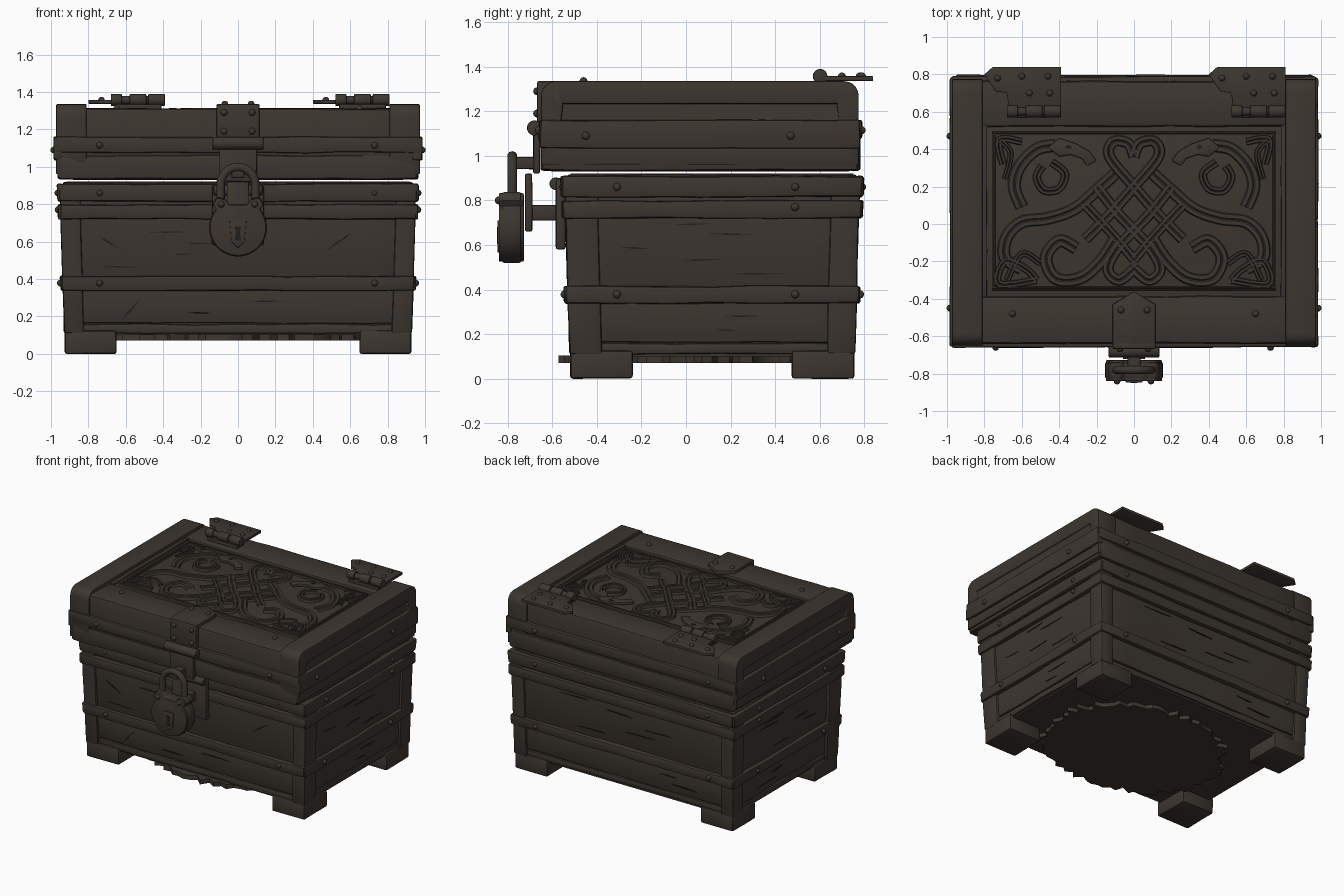
import bpy, bmesh, math, random
from mathutils import Vector, Matrix

random.seed(4)
if "Cube" in bpy.data.objects:
    bpy.data.objects.remove(bpy.data.objects["Cube"])


def material(name, rgb):
    m = bpy.data.materials.new(name)
    m.use_nodes = True
    m.diffuse_color = (*rgb, 1)
    m.node_tree.nodes["Principled BSDF"].inputs["Base Color"].default_value = (*rgb, 1)
    return m


WOOD = material("dark_brown", (0.046, 0.037, 0.029))
GAP = material("crack_black_brown", (0.016, 0.013, 0.010))
MID_Y = 0.117


def finish(bm, name, mat=WOOD, bevel=0.0, flare=False, segments=2):
    """Round hard edges, widen the chest body upwards, and make the object."""
    bmesh.ops.recalc_face_normals(bm, faces=bm.faces[:])
    if bevel:
        hard = [e for e in bm.edges if len(e.link_faces) == 2 and e.calc_face_angle() > 0.6]
        bmesh.ops.bevel(bm, geom=hard, offset=bevel, segments=segments, profile=0.5,
                        affect='EDGES', clamp_overlap=True)
    if flare:
        for v in bm.verts:
            v.co.x *= 1 + 0.033 * v.co.z
            v.co.y = MID_Y + (v.co.y - MID_Y) * (1 + 0.046 * v.co.z)
    mesh = bpy.data.meshes.new(name)
    bm.to_mesh(mesh)
    bm.free()
    mesh.materials.append(mat)
    ob = bpy.data.objects.new(name, mesh)
    bpy.context.collection.objects.link(ob)
    bpy.ops.object.select_all(action='DESELECT')
    ob.select_set(True)
    bpy.context.view_layer.objects.active = ob
    bpy.ops.object.shade_smooth_by_angle(angle=math.radians(35))
    return ob


def box(lo, hi):
    bm = bmesh.new()
    bmesh.ops.create_cube(bm, size=1)
    lo, hi = Vector(lo), Vector(hi)
    for v in bm.verts:
        v.co = Vector(a + (b - a) * (c + 0.5) for a, b, c in zip(lo, hi, v.co))
    return bm


def plank(name, lo, hi, bevel=0.01, wobble=0.004, flare=False):
    """Hand-hewn board: a box with uneven slices along its length."""
    bm = box(lo, hi)
    size = [b - a for a, b in zip(lo, hi)]
    axis = size.index(max(size))
    count = max(2, int(size[axis] / 0.2))
    normal = Vector([float(i == axis) for i in range(3)])
    for i in range(1, count):
        co = Vector(lo) + normal * size[axis] * (i + random.uniform(-0.3, 0.3)) / count
        bmesh.ops.bisect_plane(bm, geom=bm.verts[:] + bm.edges[:] + bm.faces[:],
                               plane_co=co, plane_no=normal)
    for v in bm.verts:
        v.co += Vector([random.uniform(-wobble, wobble) for _ in range(3)])
    return finish(bm, name, WOOD, bevel, flare)


def plate(name, pts, plane, d0, d1, mat=WOOD, bevel=0.0, flare=False):
    """Outline in a plane, given thickness from d0 to d1."""
    place = {'xy': lambda u, v, d: (u, v, d), 'xz': lambda u, v, d: (u, d, v),
             'yz': lambda u, v, d: (d, u, v)}[plane]
    bm = bmesh.new()
    a = [bm.verts.new(place(u, v, d0)) for u, v in pts]
    b = [bm.verts.new(place(u, v, d1)) for u, v in pts]
    bm.faces.new(a)
    bm.faces.new(b[::-1])
    for i in range(len(pts)):
        j = (i + 1) % len(pts)
        bm.faces.new((a[i], b[i], b[j], a[j]))
    return finish(bm, name, mat, bevel, flare)


def rod(name, x0, x1, y, z, r):
    bm = bmesh.new()
    m = Matrix.Translation(((x0 + x1) / 2, y, z)) @ Matrix.Rotation(math.pi / 2, 4, 'Y')
    bmesh.ops.create_cone(bm, cap_ends=True, segments=18, radius1=r, radius2=r,
                          depth=x1 - x0, matrix=m)
    return finish(bm, name, WOOD, 0.006)


def hoop(name, hx, y0, y1, z0, z1, t=0.05, flare=False, drop=0.0):
    """Four boards running round the chest."""
    for side, ya, yb in (("front", y0, y0 + t), ("back", y1 - t, y1)):
        plank(f"{name}_{side}", (-hx + 0.01, ya, z0), (hx - 0.01, yb, z1), flare=flare)
    for side, s in (("left", 1), ("right", -1)):
        xs = sorted((s * hx, s * (hx - t)))
        plank(f"{name}_{side}", (xs[0], y0 + 0.006, z0 - drop), (xs[1], y1 - 0.006, z1), flare=flare)


# Chest body: core, wall boards, corner posts, feet
finish(box((-0.89, -0.49, 0.1), (0.89, 0.725, 0.92)), "body_core", flare=True)
for i, (z0, z1) in enumerate(((0.11, 0.158), (0.163, 0.378), (0.383, 0.915))):
    hoop(f"wall_board_{i}", 0.908, -0.505, 0.74, z0, z1, 0.06, True)
for sx in (-1, 1):
    xs = sorted((sx * 0.82, sx * 0.926))
    fx = sorted((sx * 0.65, sx * 0.926))
    for n, ya, yb, fa, fb in (("front", -0.52, -0.375, -0.52, -0.24), ("back", 0.63, 0.755, 0.475, 0.755)):
        side = "left" if sx > 0 else "right"
        plank(f"post_{n}_{side}", (xs[0], ya, 0.11), (xs[1], yb, 0.9), 0.012, 0.003, True)
        plank(f"foot_{n}_{side}", (fx[0], fa, 0), (fx[1], fb, 0.125), 0.012, 0.002)
for n, z0, z1 in (("top", 0.815, 0.908), ("upper", 0.72, 0.798), ("lower", 0.338, 0.415)):
    hoop(f"band_{n}", 0.938, -0.535, 0.77, z0, z1, flare=True)

# Ragged underside
outline = []
for i in range(90):
    a, r = math.tau * i / 90, random.uniform(0.92, 1.05)
    outline.append((0.7 * r * math.cos(a), 0.55 * r * math.sin(a)))
plate("ragged_bottom", outline, 'xy', 0.07, 0.104)

# Lid: core, top frame boards, hoops and rounded end caps
finish(box((-0.9, -0.625, 0.93), (0.9, 0.75, 1.293)), "lid_core", bevel=0.02)
plank("lid_front_board", (-0.83, -0.64, 1.0), (0.83, -0.385, 1.312), 0.022, 0.003)
plank("lid_back_board", (-0.83, 0.52, 1.0), (0.83, 0.765, 1.312), 0.022, 0.003)
hoop("lid_rim", 0.962, -0.65, 0.78, 0.935, 1.06)
hoop("lid_band", 0.985, -0.66, 0.788, 1.075, 1.16, drop=0.04)
for s, side in ((1, "left"), (-1, "right")):
    x0, x1 = sorted((s * 0.81, s * 0.972))
    plank(f"lid_side_frame_{side}", (min(s * 0.785, s * 0.83), -0.39, 1.2),
          (max(s * 0.785, s * 0.83), 0.53, 1.311), 0.006, 0.002)
    bm = box((x0, -0.65, 0.96), (x1, 0.775, 1.335))
    top = [e for e in bm.edges if all(v.co.z > 1.3 for v in e.verts)
           and abs(e.verts[0].co.x - e.verts[1].co.x) > 0.1]
    bmesh.ops.bevel(bm, geom=top, offset=0.065, segments=5, profile=0.5, affect='EDGES')
    bm.normal_update()
    outer = [f for f in bm.faces if f.normal.x * s > 0.9]
    bmesh.ops.inset_region(bm, faces=outer, thickness=0.1, depth=0)
    bmesh.ops.inset_region(bm, faces=outer, thickness=0.008, depth=-0.018)
    finish(bm, f"lid_end_cap_{side}", bevel=0.008)

# Carved serpents and knotwork on the lid
carving = bmesh.new()


def ribbon(path, width, height, floor=1.29):
    p = [Vector(q) for q in path]
    p = [p[0]] + p + [p[-1]]
    line = []
    for i in range(1, len(p) - 2):
        a, b, c, d = p[i - 1:i + 3]
        for k in range(8):
            t = k / 8
            line.append(0.5 * (2 * b + (c - a) * t + (2 * a - 5 * b + 4 * c - d) * t * t
                               + (3 * b - a - 3 * c + d) * t ** 3))
    line.append(p[-1])
    section = ((-1, 0), (-0.8, 1), (-0.2, 1), (0, 0.6), (0.2, 1), (0.8, 1), (1, 0))
    rows = []
    for i, q in enumerate(line):
        t = (line[min(i + 1, len(line) - 1)] - line[max(i - 1, 0)]).normalized()
        n = Vector((-t.y, t.x))
        rows.append([carving.verts.new((*(q + n * width * u), floor + height * h)) for u, h in section])
    for r, s in zip(rows, rows[1:]):
        for k in range(len(section) - 1):
            carving.faces.new((r[k], r[k + 1], s[k + 1], s[k]))


strands = [
    ([(.42, .42), (.52, .4), (.61, .31), (.64, .2), (.6, .09)], .035),
    ([(.1, .27), (.2, .18), (.32, .08), (.46, .03), (.6, .01), (.68, -.07), (.69, -.18), (.6, -.24)], .034),
    ([(.0, .36), (.03, .43), (.11, .44), (.13, .36), (.0, .2), (-.14, .04), (-.26, -.08)], .03),
    ([(.2, .2), (.08, .05), (-.08, -.12), (-.14, -.24), (-.08, -.3), (.0, -.24)], .03),
    ([(.26, .1), (.12, -.05), (.0, -.19)], .026),
    ([(.1, -.08), (.18, -.2), (.29, -.29), (.42, -.29), (.47, -.18), (.4, -.09), (.31, -.13)], .034),
    ([(.44, .33), (.37, .27), (.4, .19), (.48, .18), (.52, .25), (.49, .31)], .022),
    ([(.6, .44), (.72, .45), (.7, .32)], .02),
    ([(.72, .45), (.66, .38), (.69, .24)], .016),
    ([(.52, -.3), (.72, -.32), (.69, -.2), (.58, -.24), (.52, -.3)], .02),
    ([(.5, -.21), (.6, -.16), (.68, -.3)], .018),
]
for m in (-1, 1):
    for i, (path, w) in enumerate(strands):
        ribbon([(m * x, y) for x, y in path], w, 0.017 + 0.0008 * i + 0.0003 * m)
    ribbon([(m * .75, -.345), (m * .75, .485)], .01, .016)
for y in (-.345, .485):
    ribbon([(-.76, y), (.76, y)], .01, .0165)
finish(carving, "lid_carving")
head = [(.2, .34), (.24, .39), (.31, .43), (.4, .46), (.46, .41), (.4, .36), (.34, .37), (.28, .35), (.25, .31)]
for m, side in ((1, "left"), (-1, "right")):
    plate(f"serpent_head_{side}", [(m * x, y) for x, y in head], 'xy', 1.29, 1.312, bevel=0.006)
    plate(f"serpent_eye_{side}", [(m * x, y) for x, y in ((.33, .41), (.35, .425), (.37, .41), (.35, .4))],
          'xy', 1.308, 1.314, GAP)

# Hinges on the back of the lid
leaf = [(-.8, .8), (-.755, .84), (-.39, .84), (-.39, .62), (-.67, .62), (-.68, .7), (-.74, .71)]
for dx, side in ((0, "right"), (1.2, "left")):
    plate(f"hinge_leaf_{side}", [(x + dx, y) for x, y in leaf], 'xy', 1.336, 1.358, bevel=0.004)
    plank(f"hinge_foot_{side}", (-.66 + dx, .57, 1.305), (-.41 + dx, .66, 1.335), .004, .001)
    for i in range(3):
        x = -.68 + dx + i * .1
        rod(f"hinge_knuckle_{side}_{i}", x, x + (.06 if i == 0 else .09), .602, 1.357, .033)
    rod(f"hinge_pin_{side}", -.67 + dx, -.4 + dx, .602, 1.357, .022)

# Hasp strap over the lid edge, with its knuckle and staple
plate("strap_top", [(-.115, -.645), (.115, -.645), (.115, -.43), (0, -.36), (-.115, -.43)],
      'xy', 1.3, 1.335, bevel=0.006)
plank("strap_front", (-.115, -.668, 1.14), (.115, -.63, 1.335), .01, .001)
rod("strap_knuckle", -.135, .135, -.68, 1.125, .034)
plank("hasp_flap", (-.1, -.685, .92), (.1, -.655, 1.11), .008, .001)
plank("hasp_arm", (-.035, -.79, .94), (.035, -.66, .995), .008, .001)
plank("staple_plate", (-.14, -.585, .58), (.14, -.54, .9), .012, .001)
plank("staple_arm", (-.05, -.72, .71), (.05, -.56, .78), .008, .001)
plank("staple_loop", (-.06, -.722, .66), (.06, -.69, .92), .008, .001)
rod("staple_knuckle", -.13, .13, -.585, .875, .028)

# Padlock
arc = [math.radians(140 + i * 10) for i in range(27)]
disc = [(.155 * math.cos(a), .675 + .155 * math.sin(a)) for a in arc]
ears = [(.14, .8), (.115, .838), (.07, .83), (.05, .8)]
shape = disc + ears + [(-x, z) for x, z in ears[::-1]]
plate("padlock_body", shape, 'xz', -.825, -.74, bevel=0.008)
for n, y0, y1 in (("front", -.84, -.81), ("back", -.752, -.728)):
    plate(f"padlock_rim_{n}", [(x * .97, .675 + (z - .675) * .97) for x, z in shape], 'xz', y0, y1, bevel=0.006)
plate("lock_plate", [(-.045, .71), (.045, .71), (.035, .6), (0, .565), (-.035, .6)], 'xz', -.847, -.83, bevel=0.003)
plate("keyhole", [(-.018, .68), (.018, .68), (.01, .65), (.016, .605), (-.016, .605), (-.01, .65)],
      'xz', -.849, -.846, GAP)
curve = bpy.data.curves.new("shackle", 'CURVE')
curve.dimensions = '3D'
curve.bevel_depth, curve.bevel_resolution = 0.023, 3
bend = [math.pi * i / 14 for i in range(15)]
path = [(.093, .77)] + [(.093 * math.cos(a), .905 + .093 * math.sin(a)) for a in bend] + [(-.093, .77)]
spline = curve.splines.new('POLY')
spline.points.add(len(path) - 1)
for pt, (x, z) in zip(spline.points, path):
    pt.co = (x, -.78, z, 1)
curve.materials.append(WOOD)
bpy.context.collection.objects.link(bpy.data.objects.new("shackle", curve))

# Rivets on bands, hinges, strap and padlock
rivets = bmesh.new()
spots = [(x, y, z) for z, ys in ((1.115, (-.66, .788)), (.86, (-.552, .79)), (.378, (-.545, .781)))
         for x in (-.74, .73) for y in ys]
spots += [(s * x, y, z) for s in (-1, 1) for x, y, z in (
    (.985, -.45, 1.09), (.985, .47, 1.09), (.963, -.31, .86), (.963, .49, .86),
    (.962, .49, .77), (.95, -.31, .378), (.95, .49, .378), (.09, -.84, .8),
    (.075, -.668, 1.29), (.075, -.668, 1.19), (.07, -.46, 1.335))]
spots += [(x + dx, y, 1.356) for dx in (0, 1.2) for x, y in ((-.73, .78), (-.6, .79), (-.46, .79), (-.56, .7), (-.45, .7))]
spots += [(x, -.48, 1.31) for x in (-.65, .65)]
for p in spots:
    bmesh.ops.create_uvsphere(rivets, u_segments=12, v_segments=8, radius=0.018, matrix=Matrix.Translation(p))
finish(rivets, "rivets")


# Splits in the wood
def crack(name, plane, d, u0, z0, u1, z1, w=0.006):
    n = Vector((z0 - z1, u1 - u0)).normalized() * w
    um, zm = u0 * 0.6 + u1 * 0.4, z0 * 0.6 + z1 * 0.4
    plate(name, [(u0, z0), (um + n.x, zm + n.y), (u1, z1), (um - n.x, zm - n.y)],
          plane, d - 0.004, d + 0.004, GAP, flare=True)


for plane, planes, reach in (('xz', (-.506, .741), (-.75, .75)), ('yz', (-.909, .909), (-.33, .58))):
    for d in planes:
        for z in (.22, .28, .47, .53, .59, .65, .69):
            u = random.uniform(reach[0], reach[1] - .25)
            crack("grain_split", plane, d, u, z, u + random.uniform(.1, .25), z + random.uniform(-.01, .01), .004)
for u0, z0, u1, z1 in ((.46, .55, .6, .65), (-.62, .18, -.51, .3), (-.73, .63, -.62, .56)):
    crack("diagonal_split", 'xz', -.507, u0, z0, u1, z1)
